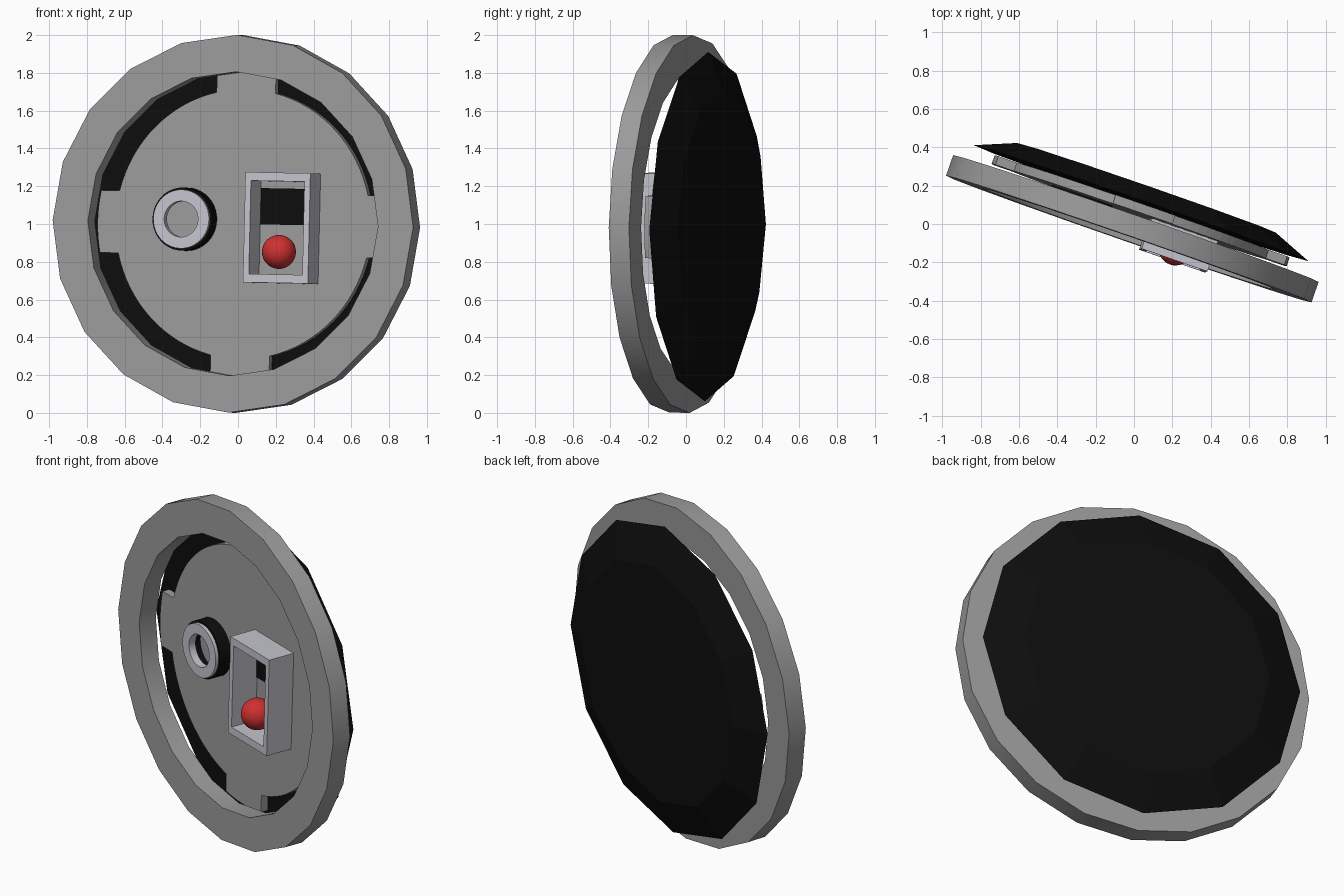
import bpy, bmesh
from math import sin, cos, asin, pi, radians
from mathutils import Matrix

if "Cube" in bpy.data.objects:
    bpy.data.objects.remove(bpy.data.objects["Cube"])

# Whole model is built upright (x across, y depth, z height), then turned
POSE = (Matrix.Translation((0, 0, 1)) @ Matrix.Rotation(radians(-1), 4, 'X')
        @ Matrix.Rotation(radians(-19.1), 4, 'Z') @ Matrix.Rotation(radians(1.4), 4, 'Y'))


def material(name, rgb):
    m = bpy.data.materials.new(name)
    m.use_nodes = True
    m.diffuse_color = (*rgb, 1)
    m.node_tree.nodes["Principled BSDF"].inputs["Base Color"].default_value = (*rgb, 1)
    return m


grey = material("mid_grey", (0.33, 0.33, 0.33))
pale = material("pale_grey", (0.55, 0.55, 0.61))
black = material("black", (0.004, 0.004, 0.004))
red = material("red", (0.62, 0.03, 0.03))


def finish(name, bm, mat, smooth=False):
    bmesh.ops.recalc_face_normals(bm, faces=bm.faces)
    mesh = bpy.data.meshes.new(name)
    bm.to_mesh(mesh)
    bm.free()
    mesh.materials.append(mat)
    ob = bpy.data.objects.new(name, mesh)
    bpy.context.collection.objects.link(ob)
    ob.matrix_world = POSE
    if smooth:
        bpy.ops.object.select_all(action='DESELECT')
        ob.select_set(True)
        bpy.context.view_layer.objects.active = ob
        bpy.ops.object.shade_smooth_by_angle(angle=radians(30))
    return ob


def circle(r, y, n, cx=0, cz=0):
    return [(cx + r * sin(2 * pi * i / n), y, cz + r * cos(2 * pi * i / n)) for i in range(n)]


def rect(hw, hh, y, cx, cz):
    return [(cx + a * hw, y, cz + b * hh) for a, b in ((-1, -1), (1, -1), (1, 1), (-1, 1))]


def skin(name, loops, mat, closed=False, smooth=False):
    """Join loops into a skin; closed makes a ring, otherwise both ends are capped."""
    bm = bmesh.new()
    rows = [[bm.verts.new(p) for p in loop] for loop in loops]
    pairs = list(zip(rows, rows[1:]))
    if closed:
        pairs.append((rows[-1], rows[0]))
    else:
        bm.faces.new(rows[0])
        bm.faces.new(rows[-1])
    for a, b in pairs:
        for i in range(len(a)):
            j = (i + 1) % len(a)
            bm.faces.new((a[i], a[j], b[j], b[i]))
    return finish(name, bm, mat, smooth)


def tube(name, r_out, r_in, front, back, n, mat, cx=0, cz=0):
    loops = [circle(r, y, n, cx, cz) for r, y in
             ((r_out, front), (r_out, back), (r_in, back), (r_in, front))]
    return skin(name, loops, mat, closed=True, smooth=True)


# Outer rim
rim = tube("outer_rim", 1.0, 0.805, -0.083, 0.03, 20, grey)
for v in rim.data.vertices:
    v.co.x *= 1.01

# Shallow black backing dish
skin("backing_dish", [circle(0.925, 0.115, 12, 0, -0.012), circle(0.715, 0.2, 12, 0, -0.012)], black)


# Face plate: four tabs with arc notches between them
def plate_outline(y, outer=0.815, inner=0.715, half=0.165, steps=16):
    points = []
    for q in range(4):
        t, s = asin(half / outer), asin(half / inner)
        for r, a0, a1 in ((outer, -t, t), (inner, s, pi / 2 - s)):
            for i in range(steps + 1):
                a = q * pi / 2 + a0 + (a1 - a0) * i / steps
                points.append((0.01 + r * sin(a), y, r * cos(a)))
    return points


skin("face_plate", [plate_outline(0.053), plate_outline(0.1)], grey)

# Round socket: black collar with a pale ring in front
tube("socket_collar", 0.167, 0.125, -0.025, 0.056, 40, black, -0.304, 0.02)
tube("socket_ring", 0.156, 0.095, -0.045, 0.0, 40, pale, -0.304, 0.02)

# Rectangular switch housing, open at the front
cx, cz = 0.256, -0.017
skin("switch_housing", [rect(w, h, y, cx, cz) for w, h, y in
                        ((0.182, 0.292, -0.113), (0.182, 0.292, 0.056),
                         (0.15, 0.247, 0.056), (0.15, 0.247, -0.113))], pale, closed=True)

# Dark panel on the housing floor
skin("dark_panel", [rect(0.147, 0.096, y, cx, 0.097) for y in (0.045, 0.054)], black)

# Red button ball
bm = bmesh.new()
bmesh.ops.create_uvsphere(bm, u_segments=32, v_segments=16, radius=0.09,
                          matrix=Matrix.Translation((0.249, -0.046, -0.144)))
finish("red_button", bm, red, smooth=True)
